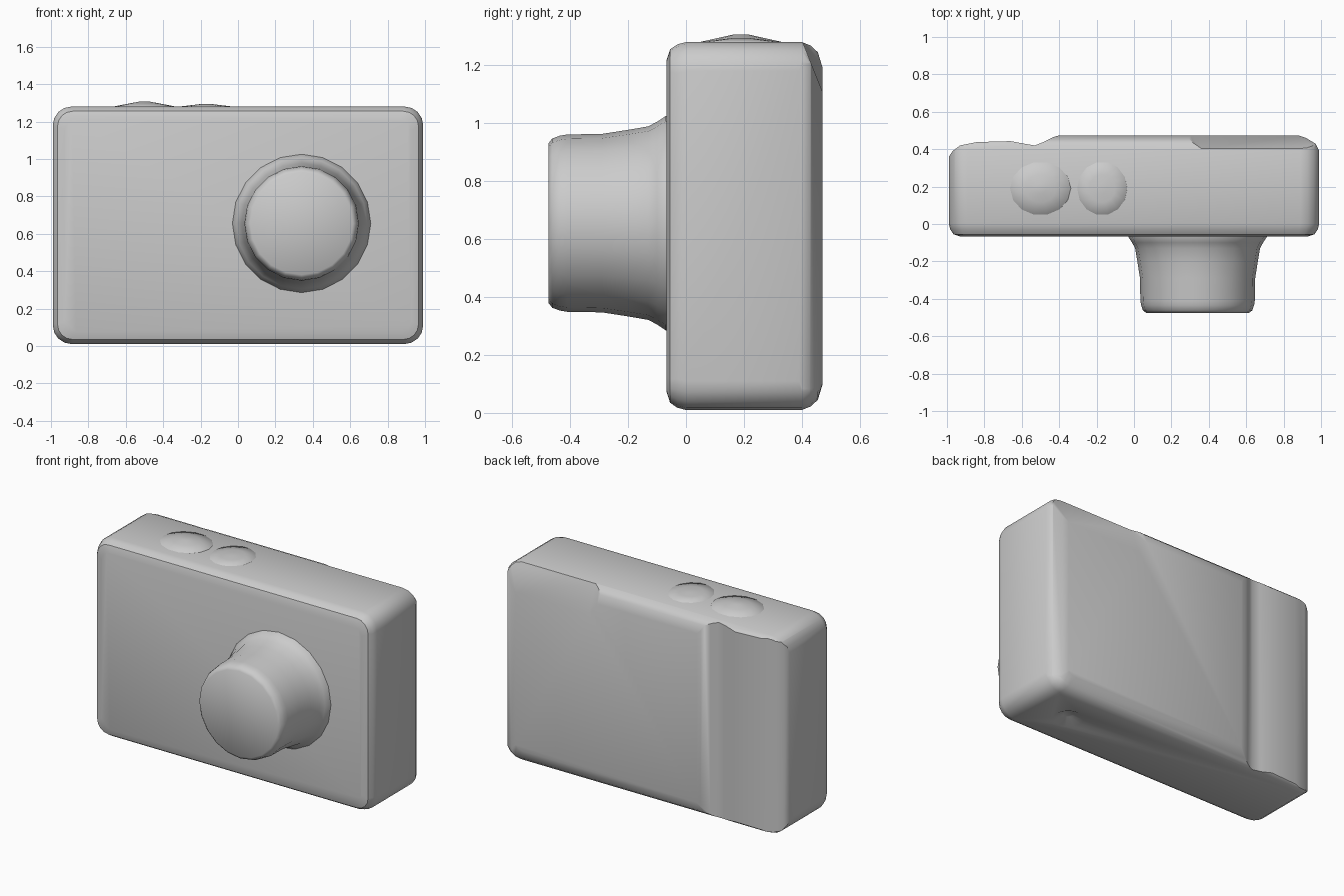
import bpy, bmesh, math
from mathutils import Vector

if "Cube" in bpy.data.objects:
    bpy.data.objects.remove(bpy.data.objects["Cube"])

grey = bpy.data.materials.new("light_grey")
grey.diffuse_color = (0.6, 0.6, 0.6, 1)
grey.use_nodes = True
grey.node_tree.nodes["Principled BSDF"].inputs["Base Color"].default_value = grey.diffuse_color


def make(name, bm):
    bmesh.ops.recalc_face_normals(bm, faces=bm.faces)
    me = bpy.data.meshes.new(name)
    bm.to_mesh(me)
    bm.free()
    me.materials.append(grey)
    ob = bpy.data.objects.new(name, me)
    bpy.context.collection.objects.link(ob)
    return ob


def loft(name, rings):
    """Skin a stack of equal-length rings and cap both ends."""
    bm = bmesh.new()
    rows = [[bm.verts.new(p) for p in r] for r in rings]
    n = len(rows[0])
    for a, b in zip(rows, rows[1:]):
        for i in range(n):
            bm.faces.new((a[i], a[(i + 1) % n], b[(i + 1) % n], b[i]))
    bm.faces.new(rows[0])
    bm.faces.new(rows[-1])
    return make(name, bm)


def rounded_rect(y, inset, r=0.1, steps=4):
    """Rounded rectangle in the xz plane at depth y."""
    hx, hz, cz = 0.99 - inset, 0.635 - inset, 0.645
    pts = []
    for k, (sx, sz) in enumerate([(1, 1), (-1, 1), (-1, -1), (1, -1)]):
        for i in range(steps + 1):
            a = math.pi / 2 * (k + i / steps)
            pts.append((sx * (hx - r) + r * math.cos(a), y,
                        cz + sz * (hz - r) + r * math.sin(a)))
    return pts


def apply_boolean(ob, tool, op):
    m = ob.modifiers.new(op.lower(), 'BOOLEAN')
    m.operation, m.object, m.solver = op, tool, 'EXACT'
    bpy.context.view_layer.objects.active = ob
    bpy.ops.object.modifier_apply(modifier=m.name)
    bpy.data.objects.remove(tool)


def smooth(ob, angle=40):
    bpy.ops.object.select_all(action='DESELECT')
    ob.select_set(True)
    bpy.context.view_layer.objects.active = ob
    bpy.ops.object.shade_smooth_by_angle(angle=math.radians(angle))


# Body: rounded slab
body = loft("camera_body", [rounded_rect(y, i, r) for y, i, r in [
    (-0.068, 0.065, 0.06), (-0.055, 0.025, 0.08), (-0.03, 0.008, 0.1), (0.0, 0, 0.1),
    (0.40, 0, 0.1), (0.43, 0.012, 0.1), (0.455, 0.035, 0.09), (0.472, 0.09, 0.07)]])

# Stepped back outline with the finger recess on one side
outline = [(-1.1, -0.2), (1.1, -0.2), (1.1, 0.3), (0.99, 0.39), (0.97, 0.43),
           (0.92, 0.46), (0.86, 0.48), (-0.38, 0.48), (-0.43, 0.465), (-0.48, 0.44),
           (-0.53, 0.42), (-0.58, 0.428), (-0.66, 0.443), (-0.84, 0.438),
           (-0.93, 0.42), (-0.97, 0.39), (-0.99, 0.36), (-1.1, 0.3)]
apply_boolean(body, loft("outline_tool", [[(x, y, z) for x, y in outline]
                                          for z in (-0.2, 1.5)]), 'INTERSECT')

# Sloped chamfer along the top of the back
wedge = [(0.395, 1.30), (0.475, 1.10), (0.6, 1.10), (0.6, 1.30)]
apply_boolean(body, loft("chamfer_tool", [
    [(0.22, y + 0.08, z) for y, z in wedge], [(0.36, y, z) for y, z in wedge],
    [(1.1, y, z) for y, z in wedge]]), 'DIFFERENCE')


def circle(c, r, n, axis):
    out = []
    for i in range(n):
        a = 2 * math.pi * i / n
        u, v = r * math.cos(a), r * math.sin(a)
        out.append(Vector(c) + (Vector((u, 0, v)) if axis == 'y' else Vector((u, v, 0))))
    return out


# Tripod dimple underneath
apply_boolean(body, loft("dimple_tool", [circle((0.66, 0.2, z), r, 12, 'z')
                                         for z, r in [(-0.02, 0.13), (0.01, 0.09), (0.04, 0.03)]]),
              'DIFFERENCE')
smooth(body, 35)

# Lens barrel flaring into the body
lens = loft("lens_barrel", [circle((0.34, y, 0.655), r, 20, 'y') for y, r in [
    (-0.475, 0.275), (-0.462, 0.292), (-0.435, 0.302), (-0.41, 0.306), (-0.29, 0.308),
    (-0.2, 0.322), (-0.13, 0.334), (-0.10, 0.35), (-0.07, 0.37), (-0.04, 0.37)]])
smooth(lens, 40)

# Low domed buttons on top
for name, x, rx, h in [("shutter_button", -0.5, 0.17, 0.026), ("power_button", -0.17, 0.14, 0.014)]:
    rings = []
    for z, s in [(1.27, 1.0), (1.281, 0.95), (1.28 + h * 0.6, 0.5), (1.28 + h, 0.18)]:
        rings.append([(x + rx * s * math.cos(a), 0.19 + 0.15 * s * math.sin(a), z)
                      for a in [2 * math.pi * i / 14 for i in range(14)]])
    smooth(loft(name, rings), 60)
